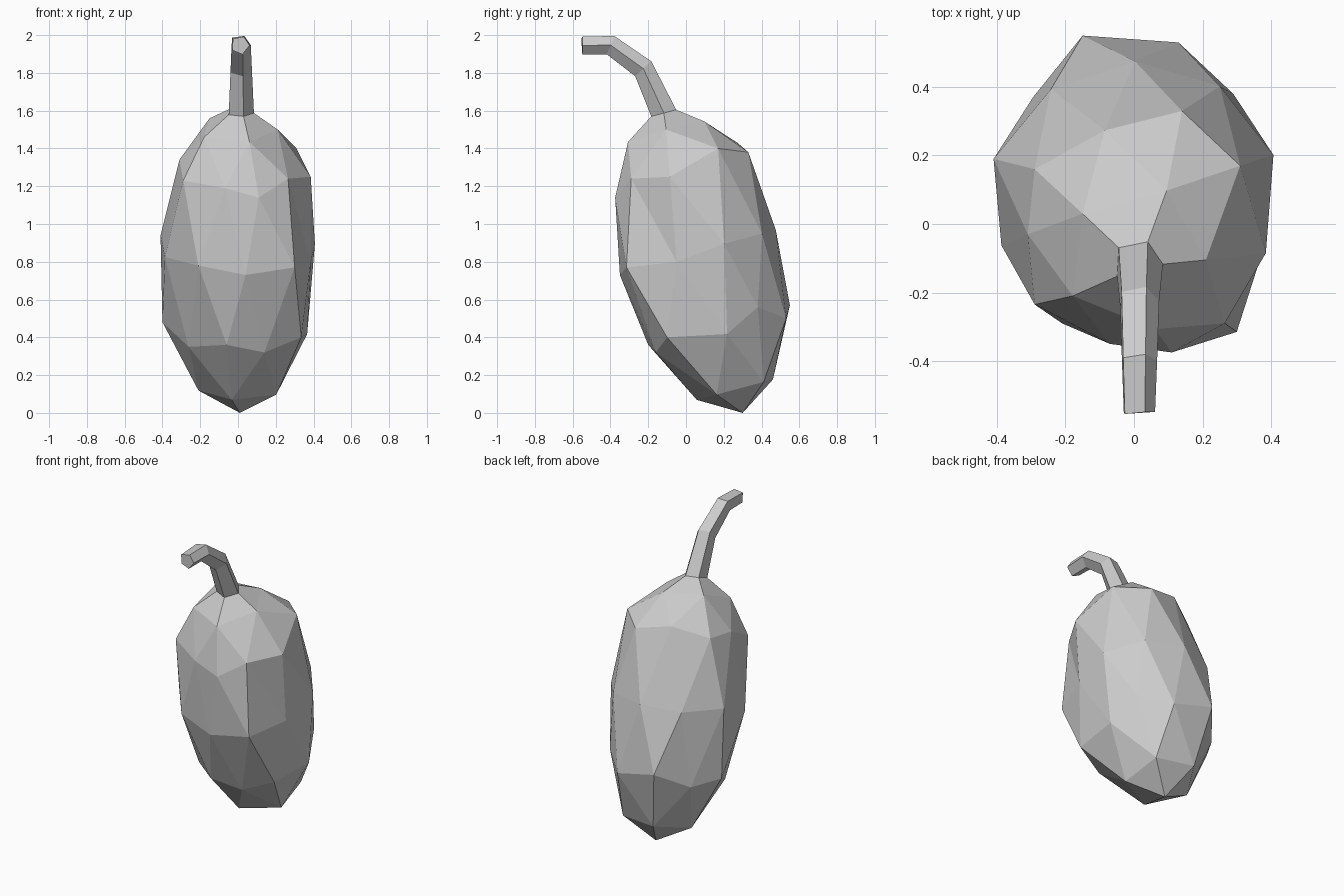
import bpy, bmesh
from math import radians, cos
from mathutils import Matrix, Vector

cube = bpy.data.objects.get("Cube")
if cube:
    bpy.data.objects.remove(cube, do_unlink=True)

grey = bpy.data.materials.new("plain_grey")
grey.use_nodes = True
colour = (0.6, 0.6, 0.6, 1)
grey.diffuse_color = colour
grey.node_tree.nodes["Principled BSDF"].inputs["Base Color"].default_value = colour


def tilt(degrees):
    """Lean forward, towards -y."""
    return Matrix.Rotation(radians(degrees), 3, 'X')


LEAN = 15
WIDTH = 0.42
BOTTOM = Vector((0.01, 0.3, 0))

# Height of each ring of the sphere above the lower tip
RINGS = {-1: 0, -0.85: 0.125, -0.53: 0.41, -0.45: 0.46, 0: 0.86,
         0.45: 1.27, 0.53: 1.34, 0.85: 1.49, 1: 1.62}

# Body: faceted ball stretched into a leaning egg, slightly twisted
bm = bmesh.new()
bmesh.ops.create_icosphere(bm, subdivisions=2, radius=1)
pole = max(bm.verts, key=lambda v: v.co.z)
for v in bm.verts:
    level = v.co.z
    ring = min(RINGS, key=lambda k: abs(k - level))
    p = Matrix.Rotation(radians(1 - 6.7 * level), 3, 'Z') @ v.co
    p = Vector((p.x * WIDTH, p.y * WIDTH, RINGS[ring] / cos(radians(LEAN))))
    v.co = BOTTOM + tilt(LEAN) @ p

# Uneven skin: pull the nearest corners out to bumps or in to dents
BUMPS = [
    (-0.07, -0.35, 1.19), (0.11, -0.375, 1.14), (0.265, -0.29, 1.24),
    (0.385, -0.085, 1.25), (0.31, 0.17, 1.4), (0.14, 0.33, 1.38),
    (-0.31, -0.03, 1.34), (-0.29, 0.16, 1.36), (-0.29, -0.235, 1.23),
    (0.3, -0.315, 0.77), (0.04, -0.35, 0.73), (0.385, -0.05, 0.8),
    (-0.21, -0.29, 0.78), (-0.41, 0.19, 0.94), (-0.15, 0.55, 0.57),
    (0.29, 0.38, 0.56), (0.335, -0.1, 0.4), (-0.4, 0.2, 0.48),
    (-0.06, -0.2, 0.36), (0.14, -0.16, 0.32), (0.13, 0.53, 0.5),
    (-0.15, 0.03, 1.56), (0.21, -0.105, 1.5),
]
for bump in map(Vector, BUMPS):
    min(bm.verts, key=lambda v: (v.co - bump).length).co = bump

# Stem: cut the top tip open into a pentagon and extrude it along a bend
cut = bmesh.ops.bevel(bm, geom=[pole], offset=0.09, segments=1,
                      affect='VERTICES', profile=0.5)
cap = max(cut["faces"], key=lambda f: f.calc_center_median().z)
centre, angle = cap.calc_center_median(), LEAN
radius = sum((v.co - centre).length for v in cap.verts) / len(cap.verts)
STEM = [(-0.115, 1.59, 15, 0.073), (-0.225, 1.825, 43, 0.062),
        (-0.40, 1.95, 68, 0.056), (-0.55, 1.947, 90, 0.05)]
for i, (y, z, new_angle, new_radius) in enumerate(STEM):
    if i:
        out = bmesh.ops.extrude_face_region(bm, geom=[cap])["geom"]
        bmesh.ops.delete(bm, geom=[cap], context='FACES_ONLY')
        cap = next(g for g in out if isinstance(g, bmesh.types.BMFace))
    new_centre = Vector((0.012, y, z))
    turn = tilt(new_angle - angle)
    for v in cap.verts:
        v.co = new_centre + turn @ (v.co - centre) * (new_radius / radius)
    centre, angle, radius = new_centre, new_angle, new_radius

bmesh.ops.recalc_face_normals(bm, faces=bm.faces[:])
mesh = bpy.data.meshes.new("fruit_with_stem")
bm.to_mesh(mesh)
bm.free()
mesh.materials.append(grey)
bpy.context.collection.objects.link(bpy.data.objects.new("fruit_with_stem", mesh))
